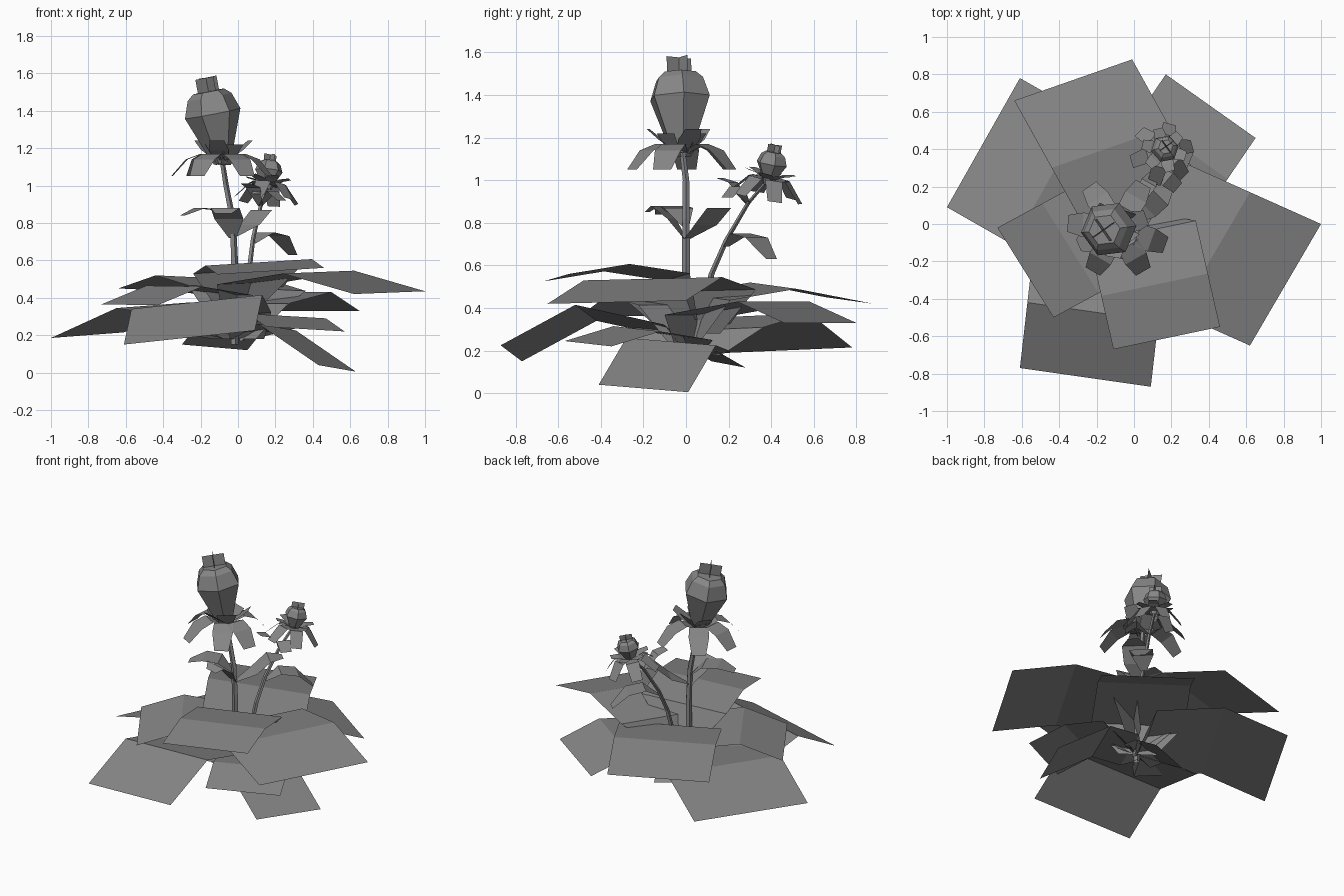
import bpy
from math import sin, cos, pi, radians
from mathutils import Vector as V

if "Cube" in bpy.data.objects:
    bpy.data.objects.remove(bpy.data.objects["Cube"])

grey = bpy.data.materials.new("dark_grey")
grey.diffuse_color = (.24, .24, .24, 1)
grey.use_nodes = True
grey.node_tree.nodes["Principled BSDF"].inputs["Base Color"].default_value = grey.diffuse_color


def mesh(name, verts, faces):
    me = bpy.data.meshes.new(name)
    me.from_pydata([tuple(v) for v in verts], [], faces)
    me.update()
    me.materials.append(grey)
    ob = bpy.data.objects.new(name, me)
    bpy.context.collection.objects.link(ob)
    return ob


def strip(name, pairs):
    """Flat card folded across its length, from left/right edge points."""
    verts = [p for pair in pairs for p in pair]
    mesh(name, verts, [(2*i, 2*i+1, 2*i+3, 2*i+2) for i in range(len(pairs)-1)])


def loft(name, rings, sides, axis=V((0, 0, 1)), turn=0.0, cap=True):
    """Faceted tube through (centre, radius) rings."""
    q = V((0, 0, 1)).rotation_difference(axis)
    verts, faces = [], []
    for c, r in rings:
        for k in range(sides):
            a = turn + 2*pi*k/sides
            verts.append(V(c) + q @ V((r*cos(a), r*sin(a), 0)))
    for i in range(len(rings)-1):
        for k in range(sides):
            m = (k+1) % sides
            faces.append((i*sides+k, i*sides+m, (i+1)*sides+m, (i+1)*sides+k))
    if cap:
        n = (len(rings)-1)*sides
        faces.append(tuple(range(n, n+sides)))
    mesh(name, verts, faces)


def petal(name, c, angle, profile, widths, axis=V((0, 0, 1))):
    """Card radiating from c along a (distance, height) profile."""
    q = V((0, 0, 1)).rotation_difference(axis)
    a = radians(angle)
    out, side = V((cos(a), sin(a), 0)), V((-sin(a), cos(a), 0))
    pairs = []
    for (r, h), w in zip(profile, widths):
        p = out*r + V((0, 0, h))
        pairs.append([V(c) + q @ (p + side*s*w/2) for s in (-1, 1)])
    strip(name, pairs)


# Big ground leaves: two tip corners, vector from tip to fold, inner slope
leaves = [
    ((-1.0, .09, .185), (-.61, .78, .215), (.35, -.20, .16), .15),
    ((-.64, .66, .45), (-.01, .88, .42), (.20, -.36, .07), .15),
    ((.17, .80, .33), (.65, .46, .33), (-.15, -.22, .10), .15),
    ((1.0, 0, .435), (.62, -.65, .42), (-.38, .17, .11), .15),
    ((-.11, -.67, .525), (.46, -.55, .56), (-.065, .285, .047), .15),
    ((-.61, -.77, .15), (.09, -.87, .225), (.04, .35, .19), .22),
    ((-.73, -.02, .365), (-.43, -.50, .36), (.24, .13, .10), .15),
    ((.43, -.41, .04), (.63, .01, .005), (-.32, .13, .22), .15),
    ((.57, -.35, .22), (.15, -.57, .245), (-.10, .23, .07), .15),
    ((-.30, .12, .15), (.05, .28, .12), (.06, -.13, .075), .15),
]
for i, (a, b, v, slope) in enumerate(leaves):
    a, b, v = V(a), V(b), V(v)
    flat = V((v.x, v.y, 0)).normalized()
    mid = (a+b)/2 + v
    reach = max(.1, -(mid.dot(flat))) * .85
    d = flat*reach + V((0, 0, -slope*reach))
    inner = [a+v+d, b+v+d]
    m = (inner[0]+inner[1])/2
    foot = V((0, .03, max(.18, m.z-.2)))
    ends = [foot + (p-m)*.4 for p in inner]
    for e in ends:
        e.z = foot.z
    strip(f"ground_leaf_{i+1}", [(a, b), (a+v, b+v), inner, ends])


# Stems
def stem(name, pts, r0, r1):
    n = len(pts)-1
    loft(name, [(p, r0+(r1-r0)*i/n) for i, p in enumerate(pts)], 5)


stem("main_stem", [(-.02, 0, .15), (-.02, 0, .6), (-.03, 0, .82),
                   (-.065, 0, 1.0), (-.09, -.02, 1.16)], .022, .014)
stem("side_stem", [(.02, .03, .17), (.06, .12, .56), (.08, .19, .72),
                   (.12, .29, .89), (.16, .40, 1.02)], .016, .010)

# Stem leaves
w = (.03, .15, .16, .07)
petal("stem_leaf_left", (-.03, 0, .78), 203,
      [(0, 0), (.09, .09), (.19, .10), (.29, .06)], w)
petal("stem_leaf_front", (-.03, 0, .72), 255,
      [(0, 0), (.07, .10), (.15, .16), (.19, .13)], (.04, .16, .16, .09))
petal("stem_leaf_back", (-.03, 0, .72), 45,
      [(0, 0), (.13, .07), (.22, .15), (.31, .15)], w)
petal("side_stem_leaf", (.08, .19, .69), 45,
      [(0, 0), (.09, .06), (.20, .04), (.30, -.06)], (.04, .14, .15, .07))


# Flower heads: six-sided bud, crossed tip cards and petals
def flower(name, base, axis, bud, tip, tip_w, turn):
    base, axis = V(base), V(axis).normalized()
    loft(name + "_bud", [(base+axis*h, r) for h, r in bud], 6, axis, turn)
    q = V((0, 0, 1)).rotation_difference(axis)
    for k in range(2):
        a = radians(35 + 90*k)
        s = V((cos(a), sin(a), 0))*tip_w
        strip(f"{name}_tip_{k+1}",
              [[base + q @ (s*t + V((0, 0, h))) for t in (-1, 1)] for h in tip])
    return base, axis


c, ax = flower("main", (-.085, -.02, 1.12), (-.19, -.03, 1),
               [(0, .045), (.07, .075), (.27, .152), (.36, .12), (.39, .085)],
               (.32, .465), .07, .12)
for i, ang in enumerate((125, 175, 240, 300, 340, 60)):
    petal(f"main_petal_{i+1}", c, ang,
          [(.02, .01), (.11, .05), (.19, .02), (.27, -.07)], (.07, .12, .13, .09))
for i, ang in enumerate((20, 140, 260)):
    petal(f"main_upper_petal_{i+1}", c, ang, [(.03, .02), (.10, .07), (.16, .12)],
          (.07, .11, .08))
for i, ang in enumerate((70, 190, 310)):
    petal(f"main_cup_{i+1}", c, ang, [(.03, -.01), (.10, .10)], (.07, .13))

c, ax = flower("side", (.155, .385, .98), (.1, .18, 1),
               [(0, .025), (.04, .04), (.10, .075), (.14, .06), (.155, .04)],
               (.12, .19), .04, .2)
for i in range(6):
    petal(f"side_petal_{i+1}", c, 15+60*i, [(.01, .02), (.09, .03), (.17, -.06)],
          (.05, .085, .07), ax)
    petal(f"side_upper_petal_{i+1}", c, 45+60*i, [(.01, .02), (.07, .05), (.12, .06)],
          (.04, .07, .05), ax)

# Small leaves under the side flower
petal("side_bract_front", (.12, .29, .89), 240,
      [(0, 0), (.08, .10), (.15, .12)], (.03, .09, .07))
petal("side_bract_right", (.12, .29, .89), -40,
      [(0, 0), (.08, .08), (.15, .03)], (.03, .09, .07))
